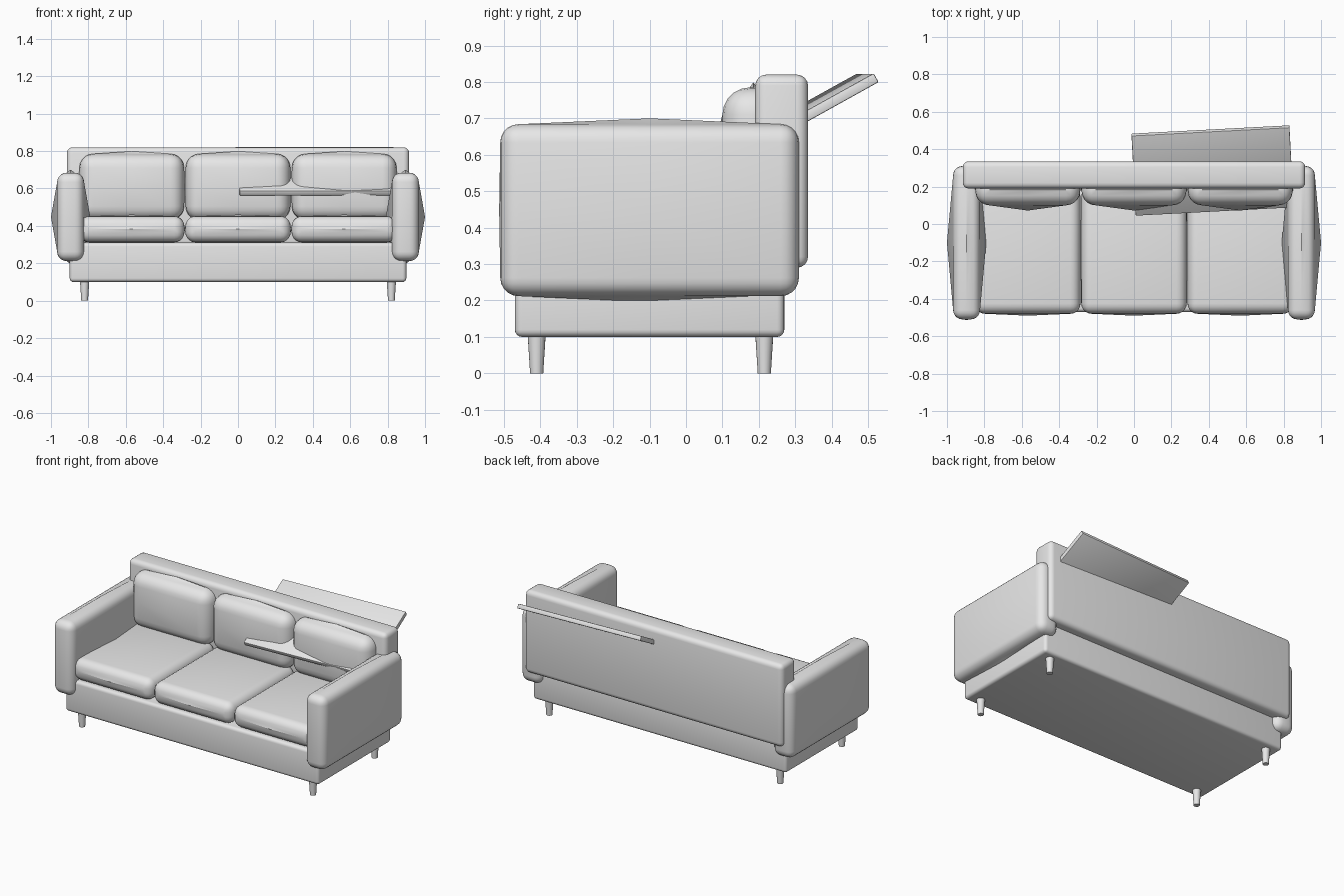
import bpy, bmesh, math
from mathutils import Matrix, Vector

if "Cube" in bpy.data.objects:
    bpy.data.objects.remove(bpy.data.objects["Cube"])

fabric = bpy.data.materials.new("light_grey")
fabric.diffuse_color = (0.8, 0.8, 0.8, 1)
fabric.use_nodes = True
fabric.node_tree.nodes["Principled BSDF"].inputs["Base Color"].default_value = fabric.diffuse_color


def finish(name, bm):
    """Turn a bmesh into a smooth object with crisp hard edges."""
    bmesh.ops.recalc_face_normals(bm, faces=bm.faces[:])
    mesh = bpy.data.meshes.new(name)
    bm.to_mesh(mesh)
    bm.free()
    mesh.materials.append(fabric)
    obj = bpy.data.objects.new(name, mesh)
    bpy.context.collection.objects.link(obj)
    bpy.ops.object.select_all(action='DESELECT')
    obj.select_set(True)
    bpy.context.view_layer.objects.active = obj
    bpy.ops.object.shade_smooth_by_angle(angle=math.radians(35))
    return obj


def padded_box(name, lo, hi, radius, bulge=(0, 0, 0), segments=5):
    """Rounded box whose face centres are pushed out by bulge per axis."""
    lo, hi = Vector(lo), Vector(hi)
    mid, half = (lo + hi) / 2, (hi - lo) / 2
    bm = bmesh.new()
    bmesh.ops.create_cube(bm, size=2)
    if any(bulge):
        bmesh.ops.subdivide_edges(bm, edges=bm.edges[:], cuts=1, use_grid_fill=True)

    def on_rim(edge):
        a, b = (v.co for v in edge.verts)
        return sum(abs(a[i]) > 0.9 and abs(a[i] - b[i]) < 0.1 for i in range(3)) >= 2

    rim = [e for e in bm.edges if on_rim(e)]
    for v in bm.verts:
        unit = v.co.copy()
        is_centre = sum(abs(c) > 0.9 for c in unit) == 1
        for i in range(3):
            v.co[i] = mid[i] + unit[i] * (half[i] + (bulge[i] if is_centre else 0))
    bmesh.ops.bevel(bm, geom=rim, offset=radius, offset_type='OFFSET',
                    segments=segments, profile=0.5, affect='EDGES', clamp_overlap=True)
    return finish(name, bm)


# Base and backrest
padded_box("base", (-0.9, -0.47, 0.1), (0.9, 0.27, 0.31), 0.02, segments=4)
padded_box("backrest", (-0.915, 0.19, 0.29), (0.915, 0.335, 0.82), 0.03, segments=4)

# Arms, with softly peaked sides
for side, name in ((-1, "left_arm"), (1, "right_arm")):
    x = 0.895 * side
    padded_box(name, (x - 0.072, -0.51, 0.212), (x + 0.072, 0.31, 0.684), 0.05,
               bulge=(0.033, 0.003, 0.016))

# Seat and back cushions
for i, x in enumerate((-0.568, 0, 0.568), 1):
    padded_box(f"seat_cushion_{i}", (x - 0.282, -0.48, 0.312), (x + 0.282, 0.2, 0.452),
               0.055, bulge=(0.003, 0.01, 0.008))
    padded_box(f"back_cushion_{i}", (x - 0.28, 0.1, 0.43), (x + 0.28, 0.27, 0.785),
               0.075, bulge=(0.004, 0.028, 0.014))

# Tapered legs
for x in (-0.82, 0.82):
    for y in (-0.41, 0.215):
        bm = bmesh.new()
        bmesh.ops.create_cone(bm, cap_ends=True, segments=20, radius1=0.018,
                              radius2=0.025, depth=0.11,
                              matrix=Matrix.Translation((x, y, 0.055)))
        finish("leg", bm)

# Tilted flat panel passing through the backrest
panel = padded_box("tilted_panel", (-0.423, -0.245, -0.014), (0.423, 0.245, 0.014),
                   0.004, segments=2)
panel.matrix_world = (Matrix.Translation((0.42, 0.286, 0.693))
                      @ Matrix.Rotation(math.radians(3), 4, 'Z')
                      @ Matrix.Rotation(math.radians(29), 4, 'X'))
